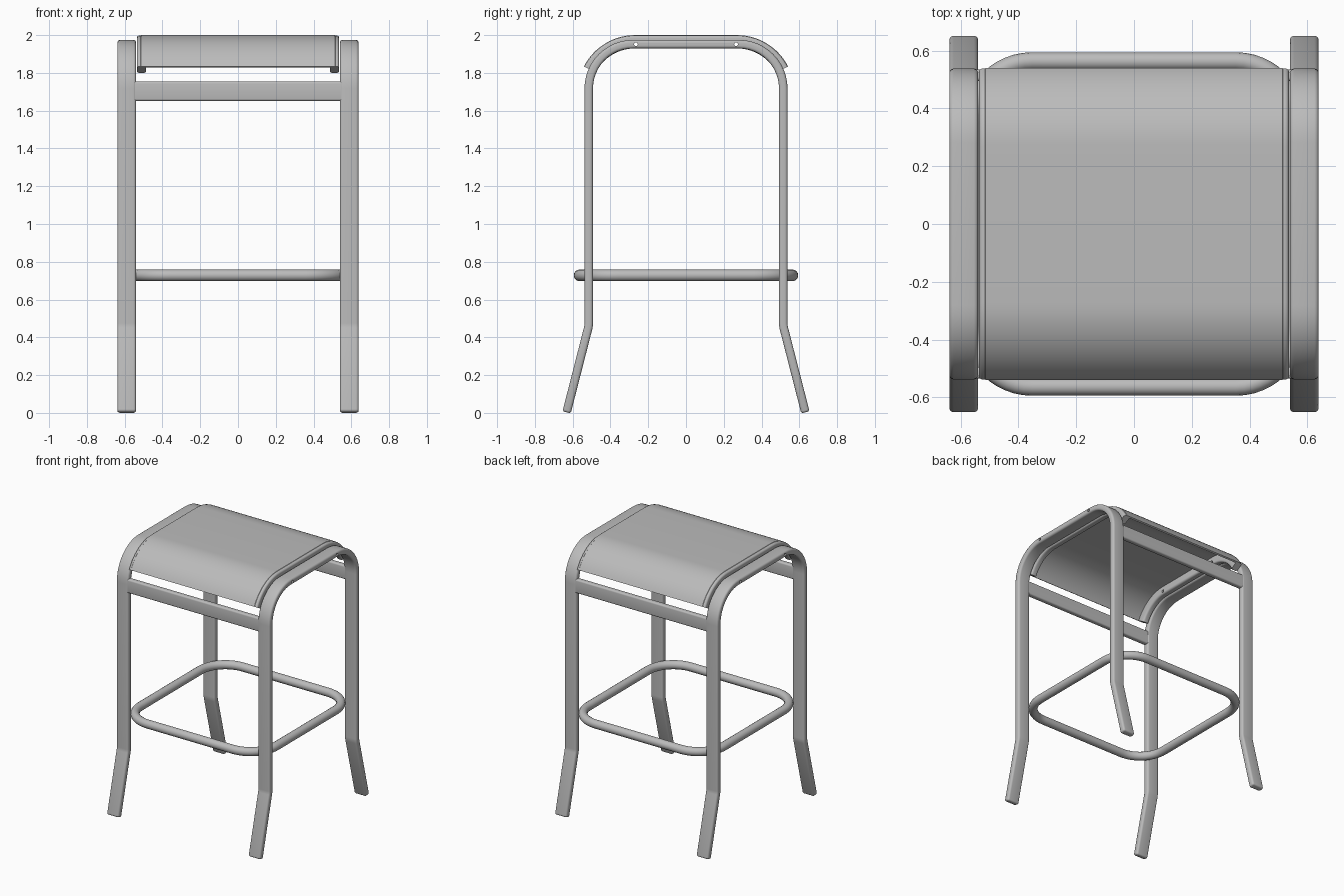
import bpy, bmesh
from math import sin, cos, tan, pi, radians
from mathutils import Vector

cube = bpy.data.objects.get("Cube")
if cube:
    bpy.data.objects.remove(cube)

grey = bpy.data.materials.new("satin grey")
grey.use_nodes = True
colour = (0.5, 0.5, 0.5, 1)
grey.diffuse_color = colour
grey.node_tree.nodes["Principled BSDF"].inputs["Base Color"].default_value = colour


def fillet(points, radii, steps=12):
    """Round the inner corners of an open polyline."""
    pts = [Vector(p) for p in points]
    out = [pts[0]]
    for a, b, c, r in zip(pts, pts[1:], pts[2:], radii):
        u, w = (a - b).normalized(), (c - b).normalized()
        half = u.angle(w) / 2
        centre = b + (u + w).normalized() * (r / sin(half))
        start = b + u * (r / tan(half)) - centre
        end = b + w * (r / tan(half)) - centre
        sweep = pi - 2 * half
        for i in range(steps + 1):
            t = i / steps
            out.append(centre + (start * sin((1 - t) * sweep) + end * sin(t * sweep)) / sin(sweep))
    return out + [pts[-1]]


def rounded_section(width, depth, r, steps=4):
    """Rounded rectangle; first axis across the path plane, second along its normal."""
    pts = []
    for k, (sx, sy) in enumerate([(1, 1), (-1, 1), (-1, -1), (1, -1)]):
        for i in range(steps + 1):
            a = (k + i / steps) * pi / 2
            pts.append((sx * (width / 2 - r) + r * cos(a), sy * (depth / 2 - r) + r * sin(a)))
    return pts


def sweep(name, path, section, place, closed=False, end_round=0):
    """Carry a section along a planar path; place maps (path u, path v, across) to 3D."""
    bm = bmesh.new()
    rings = []
    n = len(path)
    for i, p in enumerate(path):
        before = path[i - 1] if (i or closed) else p
        after = path[(i + 1) % n] if (i < n - 1 or closed) else p
        d1, d2 = (p - before).normalized(), (after - p).normalized()
        t = (d1 + d2).normalized()
        normal = Vector((-t.y, t.x))
        miter = 1 / max(abs(t.dot(d2 if d2.length else d1)), 0.3)
        ring = []
        for across, off in section:
            q = p + normal * off * miter
            ring.append(bm.verts.new(place(q.x, q.y, across)))
        rings.append(ring)
    pairs = list(zip(rings, rings[1:])) + ([(rings[-1], rings[0])] if closed else [])
    m = len(section)
    for a, b in pairs:
        for j in range(m):
            bm.faces.new((a[j], a[(j + 1) % m], b[(j + 1) % m], b[j]))
    if not closed:
        caps = [bm.faces.new(rings[0]), bm.faces.new(rings[-1])]
        if end_round:
            edges = [e for f in caps for e in f.edges]
            bmesh.ops.bevel(bm, geom=edges, offset=end_round, segments=3,
                            profile=0.5, affect='EDGES', clamp_overlap=True)
    bmesh.ops.recalc_face_normals(bm, faces=bm.faces)
    mesh = bpy.data.meshes.new(name)
    bm.to_mesh(mesh)
    bm.free()
    mesh.materials.append(grey)
    obj = bpy.data.objects.new(name, mesh)
    bpy.context.collection.objects.link(obj)
    return obj


def side_plane(x):
    return lambda u, v, across: (x + across, u, v)


def smooth(obj, angle=35):
    bpy.ops.object.select_all(action='DESELECT')
    obj.select_set(True)
    bpy.context.view_layer.objects.active = obj
    bpy.ops.object.shade_smooth_by_angle(angle=radians(angle))


def drill(obj, y, z):
    """Bore a small bolt hole straight across the part."""
    bpy.ops.mesh.primitive_cylinder_add(vertices=16, radius=0.01, depth=3,
                                        location=(0, y, z), rotation=(0, pi / 2, 0))
    cutter = bpy.context.object
    cutter.data.materials.append(grey)
    cutter.hide_render = True
    bpy.context.view_layer.objects.active = obj
    mod = obj.modifiers.new("bolt hole", 'BOOLEAN')
    mod.operation = 'DIFFERENCE'
    mod.object = cutter
    mod.solver = 'EXACT'
    bpy.ops.object.modifier_apply(modifier=mod.name)
    bpy.data.objects.remove(cutter)


# Bent leg frames, sling rails and their bolt holes
frame_path = fillet([(-0.632, 0.003), (-0.515, 0.46), (-0.515, 1.952),
                     (0.515, 1.952), (0.515, 0.46), (0.632, 0.003)],
                    [0.12, 0.235, 0.235, 0.12])
flat, bend, turn = 0.27, 0.303, radians(63)
arc = [Vector((flat + bend * sin(turn * i / 14), 2 - bend * (1 - cos(turn * i / 14))))
       for i in range(15)]
seat_path = [Vector((-p.x, p.y)) for p in reversed(arc)] + arc

for side, sign in (("left", 1), ("right", -1)):
    frame = sweep(side + "_leg_frame", frame_path, rounded_section(0.1, 0.045, 0.015),
                  side_plane(sign * 0.589), end_round=0.012)
    rail_section = [(x, o - 0.036) for x, o in rounded_section(0.05, 0.068, 0.014)]
    rail = sweep(side + "_sling_rail", seat_path, rail_section, side_plane(sign * 0.511))
    for part in (frame, rail):
        for y in (-0.265, 0.265):
            drill(part, y, 1.952)
        smooth(part)

# Sling seat sheet
sheet = [(x, o - 0.006) for x, o in rounded_section(1.03, 0.012, 0.002, 1)]
smooth(sweep("sling_seat", seat_path, sheet, side_plane(0)))

# Cross bars under the seat, front and back
for name, y in (("front_cross_bar", -0.515), ("back_cross_bar", 0.515)):
    bar = sweep(name, [Vector((-0.545, 1.703)), Vector((0.545, 1.703))],
                rounded_section(0.04, 0.104, 0.012),
                lambda u, v, across, y=y: (u, y + across, v))
    smooth(bar)

# Round foot ring
reach, corner = 0.563, 0.21
ring_path = []
for k, (sx, sy) in enumerate([(1, 1), (-1, 1), (-1, -1), (1, -1)]):
    for i in range(13):
        a = (k + i / 12) * pi / 2
        ring_path.append(Vector((sx * (reach - corner) + corner * cos(a),
                                 sy * (reach - corner) + corner * sin(a))))
tube = [(0.031 * cos(2 * pi * i / 16), 0.031 * sin(2 * pi * i / 16)) for i in range(16)]
smooth(sweep("foot_ring", ring_path, tube,
             lambda u, v, across: (u, v, 0.728 + across), closed=True))
